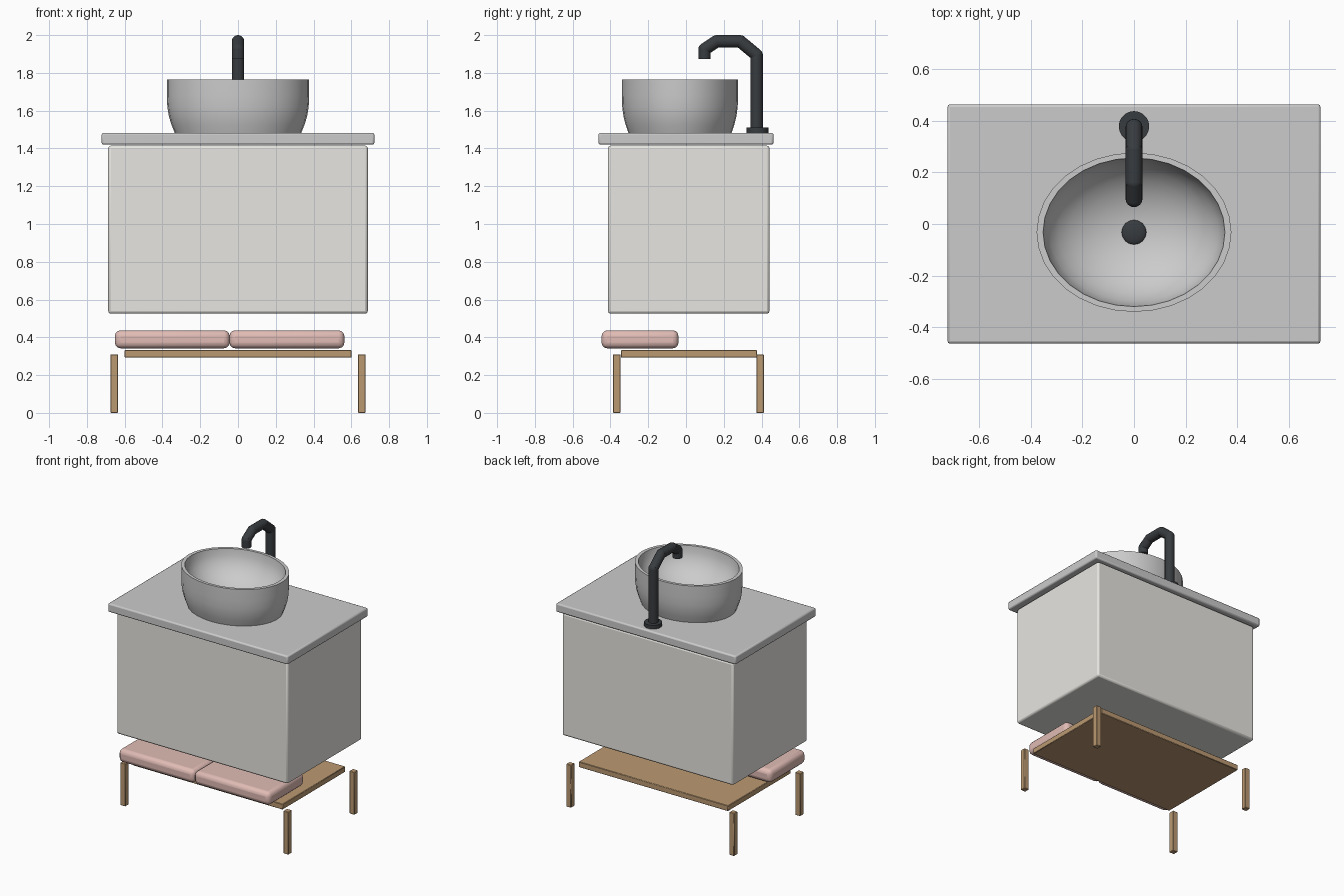
import bpy, bmesh, math
from mathutils import Vector

if "Cube" in bpy.data.objects:
    bpy.data.objects.remove(bpy.data.objects["Cube"])


def material(name, rgb):
    m = bpy.data.materials.new(name)
    m.diffuse_color = (*rgb, 1)
    m.use_nodes = True
    m.node_tree.nodes["Principled BSDF"].inputs["Base Color"].default_value = m.diffuse_color
    return m


CREAM = material("cream_paint", (0.80, 0.79, 0.75))
WOOD = material("wood", (0.50, 0.32, 0.17))
PINK = material("pink_fabric", (0.75, 0.50, 0.46))
BLACK = material("black_metal", (0.04, 0.045, 0.05))


def finish(ob, name, mat=None, smooth=True):
    ob.name = name
    if mat:
        ob.data.materials.append(mat)
    if smooth:
        bpy.ops.object.shade_smooth_by_angle(angle=math.radians(35))
    return ob


def box(name, lo, hi, mat=None, bevel=0.0, segments=2):
    lo, hi = Vector(lo), Vector(hi)
    bpy.ops.mesh.primitive_cube_add(size=1, location=(lo + hi) / 2)
    ob = bpy.context.object
    ob.scale = hi - lo
    bpy.ops.object.transform_apply(location=False, rotation=False, scale=True)
    if bevel:
        b = ob.modifiers.new("rounded_edges", 'BEVEL')
        b.width, b.segments = bevel, segments
    return finish(ob, name, mat, bool(bevel))


def rod(name, a, b, radius, sides=16):
    a, b = Vector(a), Vector(b)
    bpy.ops.mesh.primitive_cylinder_add(vertices=sides, radius=radius,
                                        depth=(b - a).length, location=(a + b) / 2)
    ob = bpy.context.object
    ob.rotation_euler = (b - a).to_track_quat('Z', 'Y').to_euler()
    return finish(ob, name, BLACK)


def ball(name, loc, radius, squash=1.0):
    bpy.ops.mesh.primitive_uv_sphere_add(segments=16, ring_count=10, radius=radius, location=loc)
    ob = bpy.context.object
    ob.scale.z = squash
    return finish(ob, name, BLACK)


# Cabinet and countertop
box("cabinet", (-0.687, -0.413, 0.525), (0.687, 0.442, 1.415), CREAM, 0.014)
box("countertop", (-0.722, -0.463, 1.42), (0.722, 0.463, 1.483), None, 0.01)

# Oval basin: spun profile of unit-wide radius, then stretched
outer = [(0, 1.483), (0.335, 1.483), (0.352, 1.525), (0.366, 1.57), (0.374, 1.62), (0.377, 1.68), (0.377, 1.765)]
inner = [(0.352 * math.cos(t * math.pi / 16), 1.765 - 0.24 * math.sin(t * math.pi / 16)) for t in range(8)]
inner.append((0, 1.525))
bm = bmesh.new()
verts = [bm.verts.new((r, 0, z)) for r, z in outer + inner]
edges = [bm.edges.new(p) for p in zip(verts, verts[1:])]
bmesh.ops.spin(bm, geom=verts + edges, cent=(0, 0, 0), axis=(0, 0, 1),
               angle=2 * math.pi, steps=32, use_merge=True)
bmesh.ops.remove_doubles(bm, verts=bm.verts, dist=1e-4)
bmesh.ops.recalc_face_normals(bm, faces=bm.faces)
bmesh.ops.scale(bm, vec=(1, 0.308 / 0.377, 1), verts=bm.verts)
mesh = bpy.data.meshes.new("basin")
bm.to_mesh(mesh)
bm.free()
basin = bpy.data.objects.new("basin", mesh)
basin.location.y = -0.032
bpy.context.collection.objects.link(basin)
bpy.ops.object.select_all(action='DESELECT')
basin.select_set(True)
bpy.context.view_layer.objects.active = basin
finish(basin, "basin")

# Drain plug
ball("drain", (0, -0.032, 1.528), 0.048, 0.3)

# Tap: base disc and segmented gooseneck
rod("tap_base", (0, 0.378, 1.483), (0, 0.378, 1.51), 0.059, 20)
path = [(0.374, 1.49), (0.374, 1.895), (0.287, 1.967), (0.162, 1.967), (0.098, 1.925), (0.098, 1.873)]
pts = [(0, y, z) for y, z in path]
for i, (a, b) in enumerate(zip(pts, pts[1:])):
    rod(f"tap_pipe_{i + 1}", a, b, 0.033)
for i, p in enumerate(pts[1:-1]):
    ball(f"tap_joint_{i + 1}", p, 0.033)

# Slatless shelf and four corner legs
box("shelf", (-0.60, -0.345, 0.292), (0.60, 0.375, 0.332), WOOD, 0.003, 1)
for side, x in (("left", -0.655), ("right", 0.655)):
    for end, y in (("front", -0.366), ("back", 0.392)):
        box(f"{end}_{side}_leg", (x - 0.02, y - 0.02, 0), (x + 0.02, y + 0.02, 0.31), WOOD, 0.003, 1)

# Folded towels
for side, x in (("left", -0.652), ("right", -0.045)):
    box(f"towel_{side}", (x, -0.447, 0.342), (x + 0.608, -0.04, 0.437), PINK, 0.03, 3)
